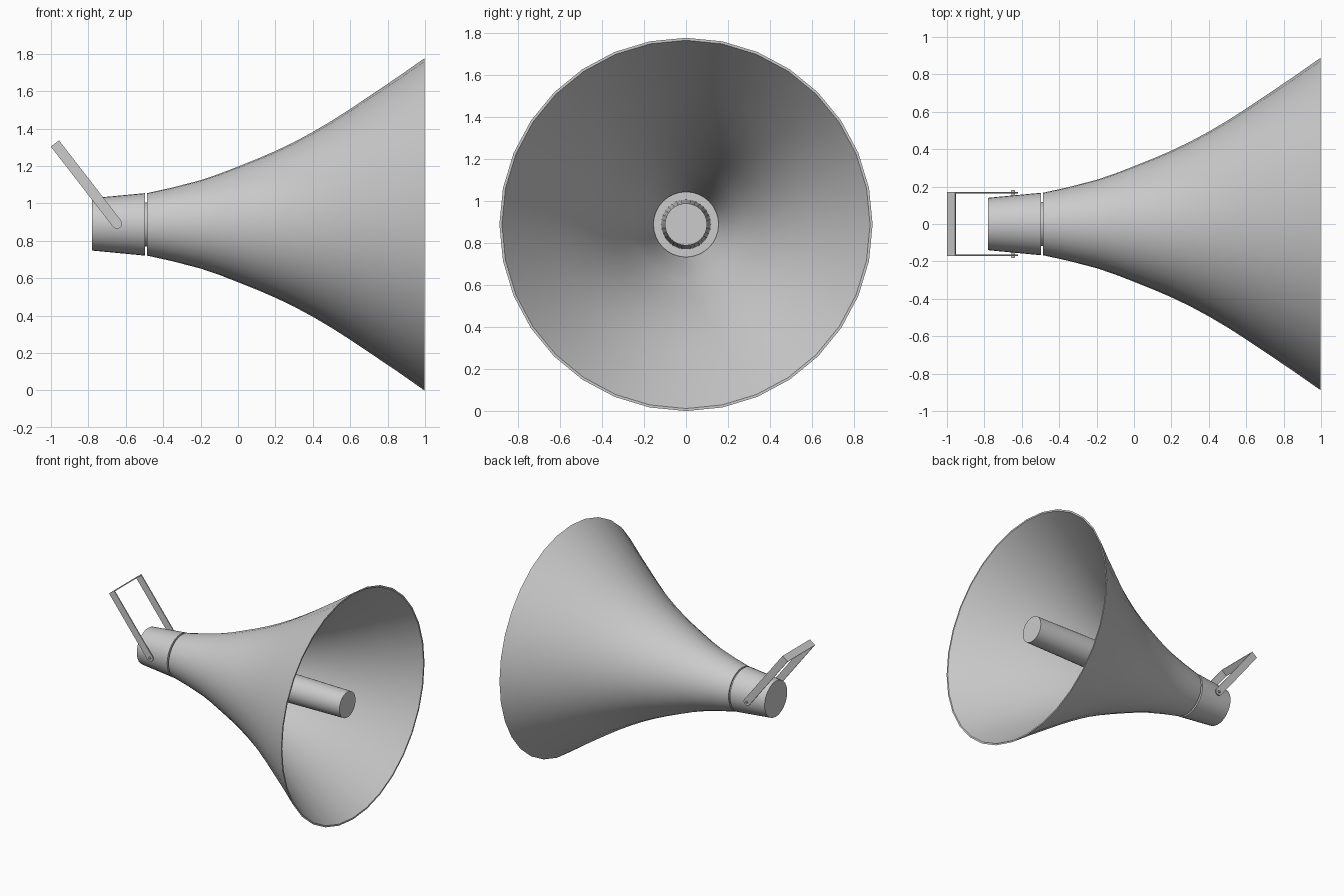
import bpy, bmesh, math
from mathutils import Matrix, Vector

if "Cube" in bpy.data.objects:
    bpy.data.objects.remove(bpy.data.objects["Cube"])

AXIS_Z = 0.888
SIDES = 32


def finish(bm, name, angle=35):
    bmesh.ops.recalc_face_normals(bm, faces=bm.faces)
    me = bpy.data.meshes.new(name)
    bm.to_mesh(me)
    bm.free()
    ob = bpy.data.objects.new(name, me)
    bpy.context.collection.objects.link(ob)
    bpy.ops.object.select_all(action='DESELECT')
    ob.select_set(True)
    bpy.context.view_layer.objects.active = ob
    bpy.ops.object.shade_smooth_by_angle(angle=math.radians(angle))
    return ob


def lathe(name, profile, closed=False):
    """Turn (x, radius) points around the long axis; open profiles get end caps."""
    bm = bmesh.new()
    rings = []
    for x, r in profile:
        rings.append([bm.verts.new((x, r * math.sin(a), AXIS_Z + r * math.cos(a)))
                      for a in (2 * math.pi * i / SIDES for i in range(SIDES))])
    pairs = list(zip(rings, rings[1:]))
    if closed:
        pairs.append((rings[-1], rings[0]))
    for a, b in pairs:
        for i in range(SIDES):
            j = (i + 1) % SIDES
            bm.faces.new((a[i], a[j], b[j], b[i]))
    if not closed:
        bm.faces.new(rings[0])
        bm.faces.new(rings[-1])
    return finish(bm, name)


# Flared horn shell with a thin wall
outer = [(-0.486, 0.167), (-0.35, 0.197), (-0.2, 0.236), (-0.1, 0.270), (0.0, 0.309),
         (0.1, 0.349), (0.2, 0.392), (0.3, 0.440), (0.4, 0.494), (0.5, 0.553),
         (0.6, 0.617), (0.7, 0.684), (0.85, 0.785), (0.997, 0.888)]
inner = [(x, r - 0.012) for x, r in reversed(outer)]
lathe("horn_bell", outer + inner, closed=True)

# Driver housing at the back, and the long tapered plug running to the mouth
lathe("driver_housing", [(-0.78, 0.14), (-0.498, 0.167)])
lathe("centre_plug", [(-0.51, 0.118), (0.95, 0.1)])

# Swinging bracket: local x runs along the arm from the pivot, local y is its width
PIVOT = Vector((-0.647, 0, 0.892))
LENGTH, HALF = 0.542, 0.0275
ALONG = Vector((-0.333, 0, 0.43)).normalized()
ACROSS = Vector((ALONG.z, 0, -ALONG.x))


def plate(name, outline, y0, y1):
    bm = bmesh.new()
    base = [bm.verts.new(PIVOT + ALONG * u + ACROSS * v + Vector((0, y0, 0)))
            for u, v in outline]
    face = bm.faces.new(base)
    ext = bmesh.ops.extrude_face_region(bm, geom=[face])
    moved = [g for g in ext["geom"] if isinstance(g, bmesh.types.BMVert)]
    bmesh.ops.translate(bm, verts=moved, vec=(0, y1 - y0, 0))
    return finish(bm, name)


arm = [(LENGTH, -HALF), (LENGTH, HALF)]
arm += [(HALF * math.cos(t), HALF * math.sin(t))
        for t in (math.pi / 2 + math.pi * i / 10 for i in range(11))]


def bolt(name, side):
    bm = bmesh.new()
    for radius, depth, y in ((0.008, 0.05, 0.156), (0.011, 0.006, 0.175)):
        m = Matrix.Translation(PIVOT + Vector((0, side * y, 0))) @ Matrix.Rotation(math.pi / 2, 4, 'X')
        bmesh.ops.create_cone(bm, cap_ends=True, segments=12, radius1=radius,
                              radius2=radius, depth=depth, matrix=m)
    return finish(bm, name)


for label, s in (("left", -1), ("right", 1)):
    plate("bracket_arm_" + label, arm, s * 0.162, s * 0.170)
    bolt("pivot_bolt_" + label, s)

# Flat grip joining the arm ends
plate("bracket_grip", [(LENGTH - 0.008, -HALF), (LENGTH, -HALF), (LENGTH, HALF),
                       (LENGTH - 0.008, HALF)], -0.170, 0.170)
